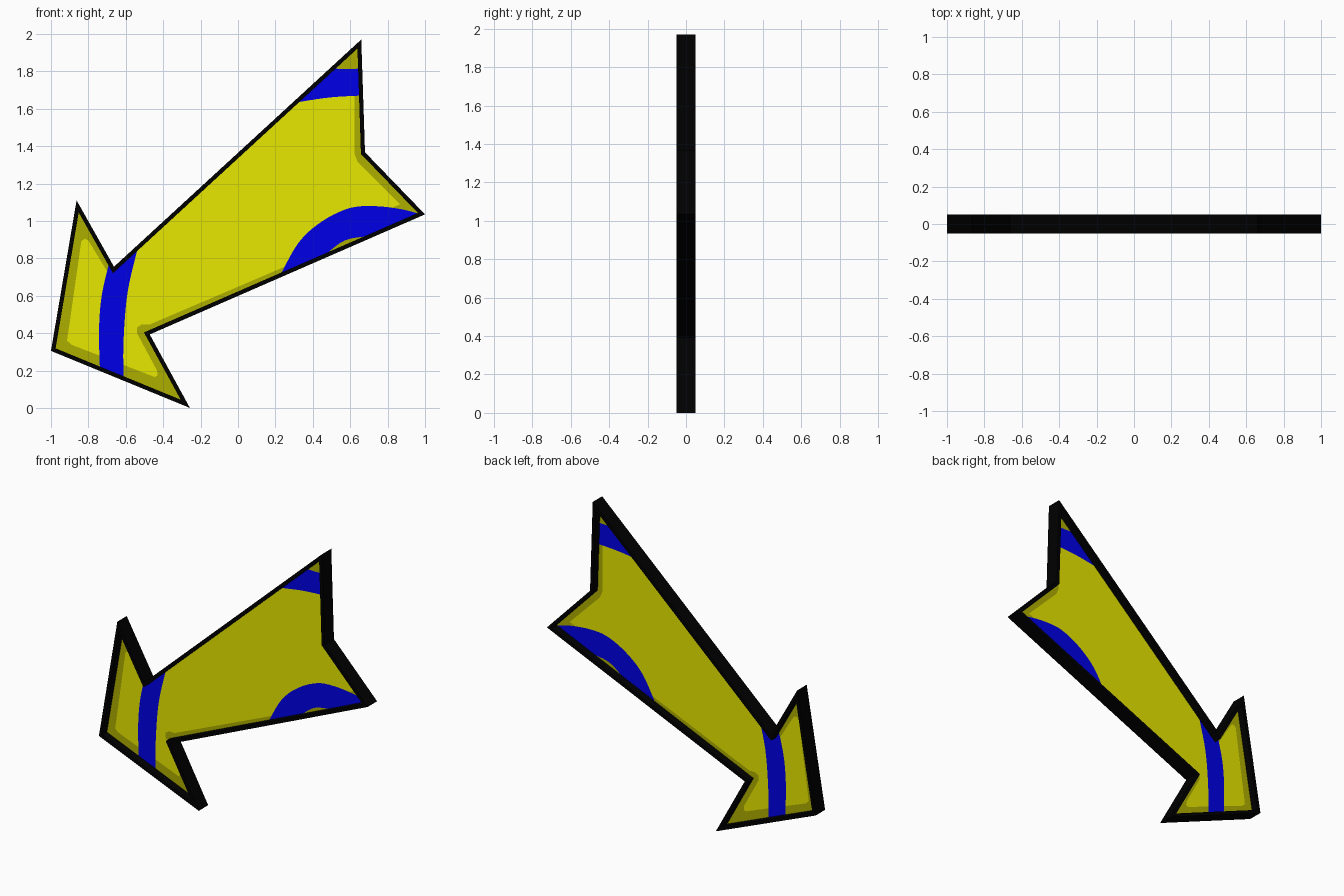
import bpy, bmesh
from mathutils import Vector
from mathutils.geometry import delaunay_2d_cdt

if "Cube" in bpy.data.objects:
    bpy.data.objects.remove(bpy.data.objects["Cube"])

HALF = 0.05   # half depth of the frame
RIM = 0.022   # width of the frame


def material(name, rgb):
    m = bpy.data.materials.new(name)
    m.diffuse_color = (*rgb, 1)
    m.use_nodes = True
    m.node_tree.nodes["Principled BSDF"].inputs["Base Color"].default_value = m.diffuse_color
    return m


black = material("black", (0, 0, 0))
paints = [material("dark yellow", (0.42, 0.42, 0)),
          material("yellow", (1, 1, 0)),
          material("blue", (0, 0, 1))]


def poly(*pts):
    return [Vector(p) for p in pts]


def cross(a, b):
    return a.x * b.y - a.y * b.x


def inset(pts, d):
    """Offset a closed polygon inwards with mitred corners."""
    area = sum(cross(a, b) for a, b in zip(pts, pts[1:] + pts[:1]))
    s = 1 if area > 0 else -1
    out = []
    for i, p in enumerate(pts):
        e1 = (p - pts[i - 1]).normalized()
        e2 = (pts[(i + 1) % len(pts)] - p).normalized()
        n1, n2 = Vector((-e1.y, e1.x)) * s, Vector((-e2.y, e2.x)) * s
        out.append(p + (n1 + n2) * d / (1 + n1.dot(n2)))
    return out


def curve(*pts, steps=5):
    """Smooth open line through the points."""
    p = poly(*pts)
    p = [2 * p[0] - p[1]] + p + [2 * p[-1] - p[-2]]
    out = []
    for a, b, c, d in zip(p, p[1:], p[2:], p[3:]):
        for k in range(steps):
            t = k / steps
            out.append(0.5 * (2 * b + (c - a) * t
                              + (2 * a - 5 * b + 4 * c - d) * t * t
                              + (3 * b - a - 3 * c + d) * t ** 3))
    return out + [p[-2]]


def inside(p, pts):
    """Even-odd point in polygon test."""
    hit = False
    for a, b in zip(pts, pts[1:] + pts[:1]):
        if (a.y > p.y) != (b.y > p.y):
            if p.x < a.x + (p.y - a.y) * (b.x - a.x) / (b.y - a.y):
                hit = not hit
    return hit


def add_object(name, bm, materials):
    mesh = bpy.data.meshes.new(name)
    bm.to_mesh(mesh)
    bm.free()
    for m in materials:
        mesh.materials.append(m)
    bpy.context.collection.objects.link(bpy.data.objects.new(name, mesh))


# Arrow silhouette (x, z) and painted regions
outline = poly((0.659, 1.97), (0.679, 1.367), (1.0, 1.035), (-0.472, 0.393),
               (-0.257, 0.0), (-1.0, 0.305), (-0.863, 1.11), (-0.663, 0.755))
border = inset(outline, RIM)
centre = poly((-0.838, 0.89), (-0.82, 0.905), (-0.80, 0.895), (-0.69, 0.715),
              (-0.62, 0.755), (-0.555, 0.845), (0.37, 1.695), (0.622, 1.70),
              (0.622, 1.36), (0.64, 1.315), (0.866, 1.088), (0.786, 1.056),
              (0.60, 1.0), (0.385, 0.82), (0.25, 0.755), (-0.47, 0.447),
              (-0.515, 0.447), (-0.54, 0.43), (-0.54, 0.40), (-0.433, 0.20),
              (-0.43, 0.175), (-0.445, 0.165), (-0.89, 0.338), (-0.914, 0.36))
head_stripe = (curve((-0.68, 0.81), (-0.727, 0.61), (-0.743, 0.42),
                     (-0.738, 0.19))
               + curve((-0.612, 0.145), (-0.612, 0.36), (-0.59, 0.62),
                       (-0.535, 0.86)))
tail_stripe = (curve((0.30, 1.632), (0.49, 1.66), (0.67, 1.671))
               + curve((0.67, 1.815), (0.58, 1.812), (0.50, 1.815)))
tail_arc = (curve((0.22, 0.70), (0.325, 0.885), (0.45, 0.998),
                  (0.595, 1.068), (0.73, 1.079), (0.87, 1.063), (0.98, 1.035))
            + curve((0.70, 0.92), (0.57, 0.895), (0.46, 0.815)))
stripes = [head_stripe, tail_stripe, tail_arc]

# Frame: square-section black ring following the silhouette
bm = bmesh.new()
rings = [[bm.verts.new((p.x, y, p.y)) for p in pts] for pts, y in
         ((outline, -HALF), (border, -HALF), (border, HALF), (outline, HALF))]
for r, s in zip(rings, rings[1:] + rings[:1]):
    for i in range(len(r)):
        j = (i + 1) % len(r)
        bm.faces.new((r[i], r[j], s[j], s[i]))
bmesh.ops.recalc_face_normals(bm, faces=bm.faces[:])
add_object("frame", bm, [black])

# Panel: thin sheet recessed in the middle of the frame, cut by the regions
verts, edges = [], []
for r in [border, centre] + stripes:
    n, k = len(verts), len(r)
    edges += [(n + i, n + (i + 1) % k) for i in range(k)]
    verts += r
co, _, tris, *_ = delaunay_2d_cdt(verts, edges, [], 0, 1e-5)
bm = bmesh.new()
sheet = [bm.verts.new((p.x, 0, p.y)) for p in co]
for tri in tris:
    mid = sum((co[i] for i in tri), Vector((0, 0))) / len(tri)
    if inside(mid, border):
        face = bm.faces.new([sheet[i] for i in tri])
        face.material_index = (2 if any(inside(mid, s) for s in stripes)
                               else 1 if inside(mid, centre) else 0)
bmesh.ops.delete(bm, geom=[v for v in bm.verts if not v.link_faces],
                 context='VERTS')
bm.normal_update()
for f in bm.faces:
    if f.normal.y > 0:
        f.normal_flip()
add_object("panel", bm, paints)
